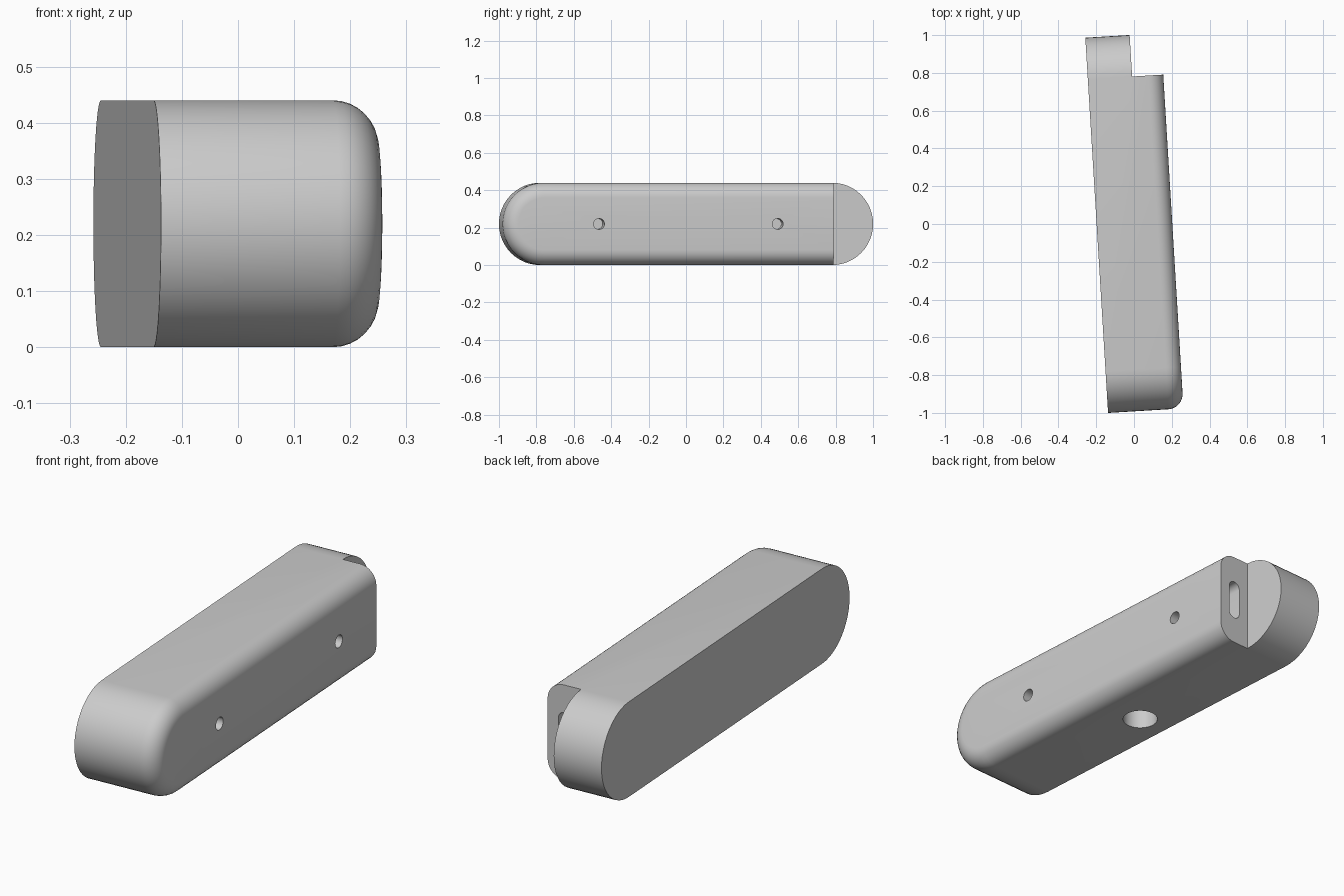
import bpy
import bmesh
from math import pi, sin, cos, radians
from mathutils import Matrix, Vector

cube = bpy.data.objects.get("Cube")
if cube:
    bpy.data.objects.remove(cube, do_unlink=True)

RADIUS = 0.22      # half the height of the rounded bar
CENTRE = 0.775     # distance of each end arc from the middle
DEPTH = 0.40       # full thickness
TAIL = 0.235       # thickness of the stepped-down end
FILLET = 0.08      # rounding of the outer rim

grey = bpy.data.materials.new("plain_grey")
grey.use_nodes = True
grey.diffuse_color = (0.6, 0.6, 0.6, 1)
grey.node_tree.nodes["Principled BSDF"].inputs["Base Color"].default_value = (0.6, 0.6, 0.6, 1)


def stadium(half, radius, steps):
    """Pill outline as (along, up) pairs, centred on the origin."""
    pts = []
    for side in (1, -1):
        for i in range(steps + 1):
            a = -pi / 2 + pi * i / steps
            pts.append((side * (half + radius * cos(a)), side * radius * sin(a)))
    return pts


def loft(name, rings):
    """Closed solid through matching rings of points."""
    bm = bmesh.new()
    loops = [[bm.verts.new(p) for p in ring] for ring in rings]
    for a, b in zip(loops, loops[1:]):
        for i in range(len(a)):
            j = (i + 1) % len(a)
            bm.faces.new((a[i], a[j], b[j], b[i]))
    bm.faces.new(loops[0][::-1])
    bm.faces.new(loops[-1])
    bmesh.ops.recalc_face_normals(bm, faces=bm.faces)
    mesh = bpy.data.meshes.new(name)
    bm.to_mesh(mesh)
    bm.free()
    obj = bpy.data.objects.new(name, mesh)
    bpy.context.collection.objects.link(obj)
    mesh.materials.append(grey)
    return obj


def cut(target, cutter):
    """Subtract the cutter, then remove it."""
    cutter.hide_render = True
    mod = target.modifiers.new("cut", "BOOLEAN")
    mod.operation = "DIFFERENCE"
    mod.solver = "EXACT"
    mod.object = cutter
    bpy.context.view_layer.objects.active = target
    bpy.ops.object.modifier_apply(modifier=mod.name)
    bpy.data.objects.remove(cutter, do_unlink=True)


def round_cutter(name, start, end, radius, steps=32):
    """Cylinder between two points."""
    start, end = Vector(start), Vector(end)
    turn = (end - start).to_track_quat("Z", "Y")
    ring = [turn @ Vector((radius * cos(2 * pi * i / steps), radius * sin(2 * pi * i / steps), 0))
            for i in range(steps)]
    return loft(name, [[start + p for p in ring], [end + p for p in ring]])


# Pill-shaped bar with a rounded outer rim
sections = [(0, RADIUS)]
for i in range(9):
    a = pi / 2 * i / 8
    sections.append((DEPTH - FILLET + FILLET * sin(a), RADIUS - FILLET + FILLET * cos(a)))
bar = loft("rounded_bar", [[(x, y, z + RADIUS) for y, z in stadium(CENTRE, r, 24)]
                           for x, r in sections])

# Step at the back end
notch = [(TAIL, CENTRE), (1, CENTRE), (1, 2), (TAIL, 2)]
cut(bar, loft("step_cutter", [[(x, y, z) for x, y in notch] for z in (-1, 1)]))

# Two small holes in the outer face
for y in (-0.483, 0.474):
    cut(bar, round_cutter("small_hole_cutter", (DEPTH - 0.15, y, RADIUS), (DEPTH + 0.1, y, RADIUS), 0.029))

# Large hole in the underside
cut(bar, round_cutter("underside_hole_cutter", (0.147, -0.018, -0.1), (0.147, -0.018, 0.2), 0.077, 48))

# Upright slot in the step face
slot = stadium(0.062, 0.031, 10)
cut(bar, loft("slot_cutter", [[(0.316 + x, y, RADIUS + z) for z, x in slot]
                              for y in (CENTRE - 0.15, CENTRE + 0.1)]))

# Slight turn about the vertical, then centre
bar.data.transform(Matrix.Translation((-0.1975, -0.007, 0)) @ Matrix.Rotation(radians(3.47), 4, "Z"))
bpy.ops.object.select_all(action="DESELECT")
bar.select_set(True)
bpy.context.view_layer.objects.active = bar
bpy.ops.object.shade_smooth_by_angle(angle=radians(30))
